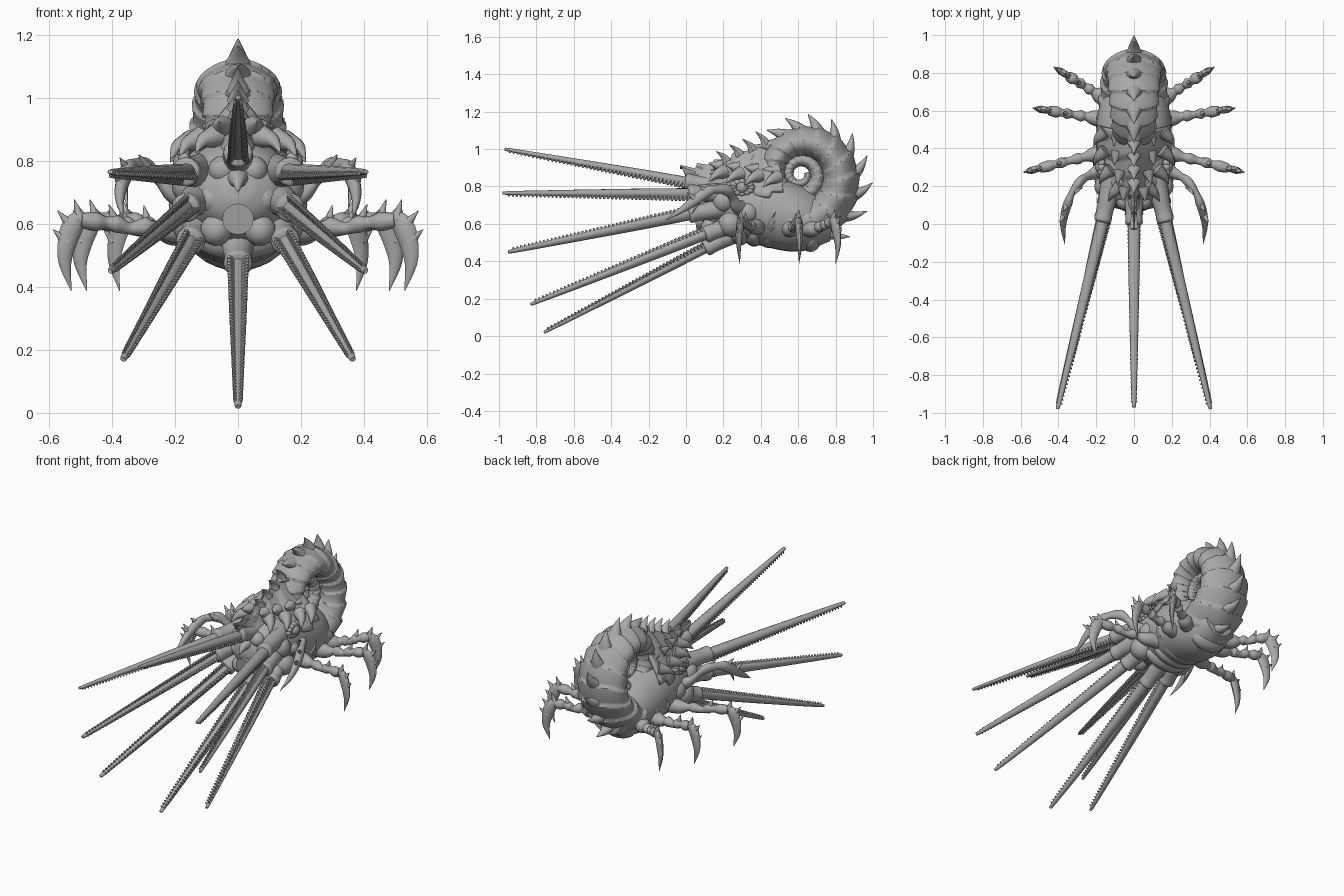
import bpy, bmesh
from math import sin, cos, pi, exp, radians
from mathutils import Vector

if "Cube" in bpy.data.objects:
    bpy.data.objects.remove(bpy.data.objects["Cube"], do_unlink=True)

GREY = bpy.data.materials.new("plain_grey")
GREY.use_nodes = True
GREY.diffuse_color = (0.4, 0.4, 0.4, 1)
GREY.node_tree.nodes["Principled BSDF"].inputs["Base Color"].default_value = (0.4, 0.4, 0.4, 1)


def finish(name, bm, mirror=False, thick=0, angle=50):
    bmesh.ops.recalc_face_normals(bm, faces=bm.faces)
    mesh = bpy.data.meshes.new(name)
    bm.to_mesh(mesh)
    bm.free()
    mesh.materials.append(GREY)
    ob = bpy.data.objects.new(name, mesh)
    bpy.context.collection.objects.link(ob)
    bpy.ops.object.select_all(action='DESELECT')
    ob.select_set(True)
    bpy.context.view_layer.objects.active = ob
    bpy.ops.object.shade_smooth_by_angle(angle=radians(angle))
    if thick:
        ob.modifiers.new("Thickness", 'SOLIDIFY').thickness = thick
    if mirror:
        ob.modifiers.new("Mirror", 'MIRROR').use_clip = False
    return ob


def spline(pts, n=5):
    """Catmull-Rom through (x, y, z, radius) points."""
    p = [Vector(q) for q in pts]
    p = [2 * p[0] - p[1]] + p + [2 * p[-1] - p[-2]]
    out = []
    for a, b, c, d in zip(p, p[1:], p[2:], p[3:]):
        for i in range(n):
            t = i / n
            out.append(0.5 * (2 * b + (c - a) * t + (2 * a - 5 * b + 4 * c - d) * t * t
                              + (3 * b - a - 3 * c + d) * t ** 3))
    return out + [p[-2]]


def tube(bm, pts, ref=(0, 0, 1), wide=1, deep=1, sides=12, n=5):
    """Smooth tapering tube; ref sets the depth direction of its section."""
    path = spline(pts, n)
    rings = []
    for i, q in enumerate(path):
        tan = (path[min(i + 1, len(path) - 1)] - path[max(i - 1, 0)]).to_3d().normalized()
        side = tan.cross(Vector(ref)).normalized()
        up = side.cross(tan)
        r = max(q[3], 0.001)
        rings.append([bm.verts.new(q.to_3d() + side * cos(a) * r * wide + up * sin(a) * r * deep)
                      for a in (2 * pi * k / sides for k in range(sides))])
    for a, b in zip(rings, rings[1:]):
        for k in range(sides):
            bm.faces.new((a[k - 1], a[k], b[k], b[k - 1]))
    bm.faces.new(rings[0])
    bm.faces.new(rings[-1])


def grid(bm, fn, us, vs, closed=False):
    rows = [[bm.verts.new(fn(u, v)) for v in vs] for u in us]
    for a, b in zip(rows, rows[1:]):
        for k in range(0 if closed else 1, len(vs)):
            bm.faces.new((a[k - 1], a[k], b[k], b[k - 1]))
    return rows


def thorn(bm, base, tip, r, wide=1, ref=(0, 0, 1), bend=(0, 0, 0)):
    """Curved pointed spike."""
    a, b = Vector(base), Vector(tip)
    m = (a + b) / 2 + Vector(bend)
    tube(bm, [(*a, r), (*m, r * 0.55), (*b, 0.001)], ref, wide, 1, 8, 4)


def ball(bm, centre, r, scale=(1, 1, 1)):
    new = bmesh.ops.create_uvsphere(bm, u_segments=16, v_segments=10, radius=r)["verts"]
    for v in new:
        v.co = Vector(centre) + Vector([v.co[i] * scale[i] for i in range(3)])


# Coiled shell with overlapping chevron plates
HUB_Y, HUB_Z, PER_TURN = 0.61, 0.865, 16


def reach(phi):
    return 0.308 * exp(-0.13 * phi)


def shell_point(phi, v):
    r = reach(phi)
    saw = (phi * PER_TURN / (2 * pi) - 0.12 + 0.45 * (1 - cos(v))) % 1
    swell = 1 + (0.09 + 0.06 * max(cos(v), 0) ** 2) * (saw ** 1.5 - 0.5)
    keel = 0.04 * max(cos(v), 0) ** 6
    rad = r * (0.68 + 0.3 * cos(v) * swell + keel)
    x = r * 0.5 * sin(v) * swell
    return x, HUB_Y + rad * cos(phi), HUB_Z + rad * sin(phi)


bm = bmesh.new()
START, STEPS = -2.15, 390
rows = grid(bm, shell_point, [START + 15 * i / STEPS for i in range(STEPS + 1)],
            [2 * pi * k / 44 for k in range(44)], True)
bm.faces.new(rows[0])
bm.faces.new(rows[-1])
finish("coiled_shell", bm)

# Backswept thorns along the shell keel
bm = bmesh.new()
for i in range(11):
    phi = radians(-53 + 22.3 * i)
    r = reach(phi)
    a, m, b = [(0, HUB_Y + q * cos(phi + d), HUB_Z + q * sin(phi + d))
               for q, d in ((r * 0.88, -0.3), (r * 1.08, -0.13), (r * 1.14 + 0.032, 0.03))]
    tube(bm, [(*a, 0.055), (*m, 0.027), (*b, 0.002)], (1, 0, 0), 0.9, 1.1, 10)
finish("keel_thorns", bm)

# Head and belly
bm = bmesh.new()
tube(bm, [(0, 0.07, 0.72, 0.05), (0, 0.12, 0.71, 0.13), (0, 0.24, 0.7, 0.185), (0, 0.42, 0.67, 0.2),
          (0, 0.62, 0.62, 0.185), (0, 0.78, 0.6, 0.1)], wide=1, deep=0.93, sides=32)
finish("head", bm)
bm = bmesh.new()
for i in range(6):
    ball(bm, (0, 0.29 + 0.075 * i, 0.56 - 0.007 * i), 0.1, (1.5 - 0.06 * i, 0.6, 0.75))
finish("belly_plates", bm)

# Face: beak, funnel and fleshy lobes
bm = bmesh.new()
thorn(bm, (0, 0.13, 0.74), (0, 0.01, 0.7), 0.05, bend=(0, -0.01, 0.02))
tube(bm, [(0, 0.16, 0.62, 0.06), (0, 0.09, 0.62, 0.045), (0, 0.05, 0.615, 0.05)], sides=16)
finish("beak_and_funnel", bm)
bm = bmesh.new()
for x, y, z, r in ((0.08, 0.13, 0.68, 0.05), (0.07, 0.13, 0.58, 0.05), (0.05, 0.12, 0.77, 0.045),
                   (0.14, 0.24, 0.6, 0.07), (0.16, 0.33, 0.66, 0.06), (0.15, 0.2, 0.72, 0.06)):
    ball(bm, (x, y, z), r)
finish("face_lobes", bm, True)

# Eyes with lids
bm = bmesh.new()
ball(bm, (0.175, 0.3, 0.795), 0.032)
for k in range(12):
    a = 2 * pi * k / 12
    ball(bm, (0.172, 0.3 + 0.05 * cos(a), 0.795 + 0.032 * sin(a)), 0.02, (1, 1, 0.8))
finish("eyes", bm, True)

# Pointed hood of stepped plates
HOOD = spline([(0, -0.03, 0.9, 0.01), (0, 0.06, 0.91, 0.035), (0, 0.15, 0.93, 0.085),
               (0, 0.25, 0.965, 0.15), (0, 0.36, 1.01, 0.195), (0, 0.48, 1.04, 0.2)], 8)


def hood_point(i, s):
    q = HOOD[i]
    step = ((i / 8 + 0.6 * abs(s)) % 1 - 0.5) * 0.03
    edge = abs(s)
    drop = (0.05 + 0.85 * q[3]) * edge ** 0.9 + 0.04 * edge ** 4
    return s * (q[3] + step * 0.6 * edge), q[1] + 0.04 * edge, q[2] - drop - step


bm = bmesh.new()
grid(bm, hood_point, range(len(HOOD)), [k / 12 - 1 for k in range(25)])
finish("hood", bm, thick=0.02)

bm = bmesh.new()
for y, z, h in ((0.22, 0.93, 0.06), (0.29, 0.965, 0.06), (0.36, 0.99, 0.065), (0.43, 1.02, 0.075)):
    thorn(bm, (0, y, z), (0, y - 0.06, z + h), 0.036, 0.8, (1, 0, 0), (0, 0.01, 0))
finish("hood_crest", bm)
bm = bmesh.new()
for x, y, z in ((0.1, 0.17, 0.85), (0.15, 0.26, 0.84), (0.18, 0.36, 0.83), (0.18, 0.46, 0.82)):
    thorn(bm, (x - 0.03, y + 0.03, z + 0.03), (x + 0.035, y - 0.05, z - 0.025), 0.04, bend=(0.01, 0, 0.01))
    thorn(bm, (x * 0.5, y + 0.02, z + 0.06), (x * 0.6, y - 0.05, z + 0.075), 0.035)
finish("hood_side_spikes", bm, True)


# Tentacles: cuff, blade and two rows of teeth facing the middle
def tentacle(name, base, tip, inward, mirror):
    a, b, inn = Vector(base), Vector(tip), Vector(inward)
    tan = (b - a).normalized()
    inn = (inn - tan * inn.dot(tan)).normalized()
    side = tan.cross(inn)
    bm = bmesh.new()
    at = lambda t, r: (*a.lerp(b, t), r)
    tube(bm, [at(-0.06, 0.06), at(0.03, 0.05), at(0.09, 0.044), at(0.13, 0.046), at(0.14, 0.03)], inn, sides=14)
    tube(bm, [at(0.05, 0.035), at(0.35, 0.031), at(0.7, 0.022), at(0.97, 0.013), at(1, 0.006)],
         inn, 0.95, 0.75, 12, 6)
    count = 46
    for i in range(count):
        t = 0.14 + 0.85 * i / count
        r = 0.036 - 0.022 * t
        for s in (-1, 1):
            root = a.lerp(b, t) + side * s * r * 0.55 + inn * r * 0.3
            end = root + inn * r * 0.75 + side * s * r * 0.35 + tan * r * 0.15
            tube(bm, [(*root, r * 0.5), (*end, r * 0.22)], side, 1, 1.0, 6, 1)
    finish(name, bm, mirror, angle=40)


tentacle("top_tentacle", (0, 0.15, 0.8), (0, -0.97, 1.0), (0, 0, -1), False)
tentacle("upper_tentacles", (0.13, 0.17, 0.765), (0.405, -0.98, 0.765), (-0.35, 0, -1), True)
tentacle("middle_tentacles", (0.13, 0.17, 0.68), (0.405, -0.95, 0.45), (-1, 0, 0.8), True)
tentacle("lower_tentacles", (0.12, 0.25, 0.6), (0.365, -0.83, 0.17), (-0.6, 0, 1), True)
tentacle("bottom_tentacle", (0, 0.24, 0.54), (0, -0.76, 0.02), (0, 0, 1), False)


# Walking legs with hanging barbed claws
def walking_leg(name, hip, knee):
    h, k = Vector(hip), Vector(knee)
    out = Vector((k.x - h.x, k.y - h.y, 0)).normalized()
    across = (-out.y, out.x, 0)
    at = lambda t, r, up=0: (*(h.lerp(k, t) + Vector((0, 0, up))), r)
    bm = bmesh.new()
    tube(bm, [at(-0.3, 0.05, 0.02), at(0.05, 0.04), at(0.22, 0.022), at(0.32, 0.03), at(0.48, 0.019, -0.01),
              at(0.62, 0.028), at(0.72, 0.02), at(0.84, 0.03), at(1, 0.024)], sides=12)
    spot = lambda o, z: k + out * o + Vector((0, 0, z))
    tube(bm, [(*spot(-0.015, 0.02), 0.02), (*spot(0.025, -0.02), 0.035), (*spot(0.045, -0.08), 0.03),
              (*spot(0.05, -0.14), 0.02), (*spot(0.03, -0.225), 0.001)], across, 1, 0.55, 10)
    for o, z, o2, z2 in ((0, 0, 0.02, 0.065), (0.03, -0.02, 0.075, 0.03), (0.045, -0.07, 0.09, -0.03)):
        thorn(bm, spot(o, z), spot(o2, z2), 0.02, ref=across)
    thorn(bm, at(0.62, 0)[:3], Vector(at(0.7, 0)[:3]) + Vector((0, 0, 0.06)), 0.02, ref=across)
    finish(name, bm, True)


walking_leg("front_walking_legs", (0.2, 0.37, 0.58), (0.5, 0.295, 0.612))
walking_leg("middle_walking_legs", (0.2, 0.56, 0.57), (0.45, 0.6, 0.612))
walking_leg("rear_walking_legs", (0.18, 0.68, 0.57), (0.35, 0.785, 0.612))

# Forward-reaching arms
bm = bmesh.new()
tube(bm, [(0.14, 0.32, 0.67, 0.05), (0.21, 0.27, 0.7, 0.035), (0.25, 0.25, 0.74, 0.022), (0.29, 0.22, 0.78, 0.03),
          (0.33, 0.16, 0.785, 0.022), (0.35, 0.11, 0.77, 0.03), (0.37, 0.04, 0.72, 0.026),
          (0.375, -0.03, 0.67, 0.016), (0.365, -0.11, 0.62, 0.001)], (1, 0, 0), 1, 0.8)
for x, y, z in ((0.29, 0.2, 0.78), (0.35, 0.11, 0.77), (0.37, 0.05, 0.73)):
    thorn(bm, (x, y, z), (x + 0.025, y - 0.045, z + 0.04), 0.02)
thorn(bm, (0.35, 0.11, 0.77), (0.35, 0.03, 0.65), 0.022, bend=(0.01, 0, 0.01))
finish("forward_arms", bm, True)
